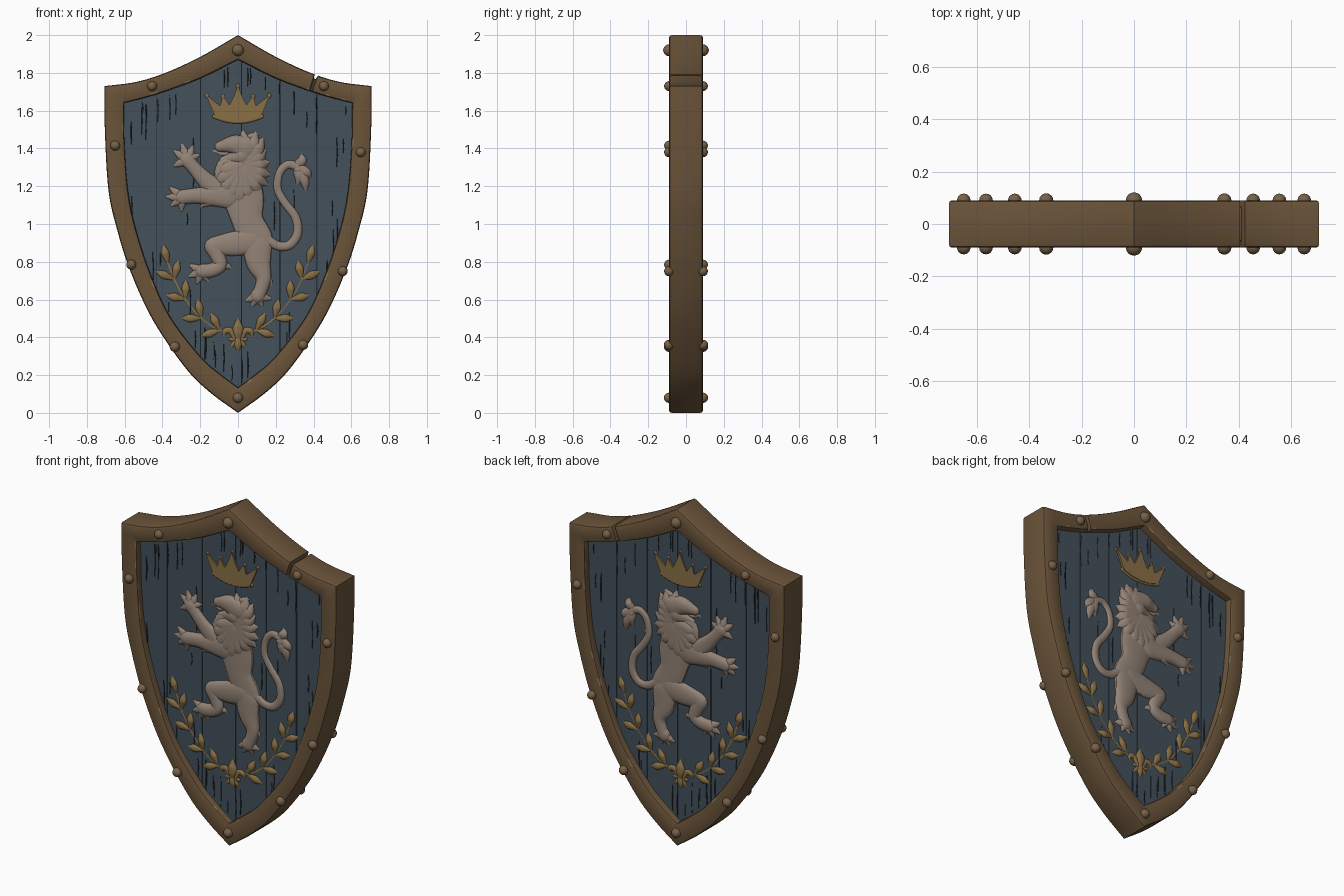
import bpy, bmesh, math, random
from mathutils import Vector

if "Cube" in bpy.data.objects:
    bpy.data.objects.remove(bpy.data.objects["Cube"])

random.seed(4)
BASE = 0.045          # relief starts just under the plank surface


def material(name, rgb):
    m = bpy.data.materials.new(name)
    m.diffuse_color = (*rgb, 1)
    m.use_nodes = True
    m.node_tree.nodes["Principled BSDF"].inputs["Base Color"].default_value = m.diffuse_color
    return m


BRONZE = material("bronze_brown", (0.145, 0.088, 0.042))
WORN = material("worn_edge", (0.25, 0.17, 0.09))
RIVET = material("rivet_tan", (0.18, 0.118, 0.062))
BLUE = material("slate_blue_wood", (0.056, 0.082, 0.104))
DARK = material("dark_grain", (0.016, 0.022, 0.03))
STONE = material("pale_stone", (0.29, 0.225, 0.18))
GOLD = material("dull_gold", (0.25, 0.16, 0.06))


def finish(name, bm, *mats, mirror=True):
    """Turn a bmesh into an object; the back face repeats the front."""
    me = bpy.data.meshes.new(name)
    bm.to_mesh(me)
    bm.free()
    ob = bpy.data.objects.new(name, me)
    bpy.context.collection.objects.link(ob)
    for m in mats:
        me.materials.append(m)
    bpy.ops.object.select_all(action='DESELECT')
    ob.select_set(True)
    bpy.context.view_layer.objects.active = ob
    bpy.ops.object.shade_smooth_by_angle(angle=math.radians(38))
    if mirror:
        mod = ob.modifiers.new("Mirror", 'MIRROR')
        mod.use_axis = (False, True, False)
        mod.use_mirror_merge = False
    return ob


def spline(pts, n):
    p = [Vector(q) for q in pts]
    p = [2 * p[0] - p[1]] + p + [2 * p[-1] - p[-2]]
    out = []
    for a, b, c, d in zip(p, p[1:], p[2:], p[3:]):
        for i in range(n):
            t = i / n
            out.append(0.5 * (2 * b + (c - a) * t + (2 * a - 5 * b + 4 * c - d) * t * t
                              + (3 * b - a - 3 * c + d) * t ** 3))
    return out + [p[-2]]


def tube(bm, pts, cap=0.03, n=5, k=10, flat=False):
    """Half-round relief stroke through (x, z, radius) points in hundredths."""
    path = [v / 100 for v in spline(pts, n)]
    st = []
    for i, v in enumerate(path):
        t = (path[min(i + 1, len(path) - 1)] - path[max(i - 1, 0)]).xy.normalized()
        r = max(v.z, 0.0004)
        st.append((v.xy, t, r, cap if flat else min(cap, 0.9 * r)))

    def rounded(s, sign):
        c, t, r, h = s
        return [(c + t * sign * r * math.sin(a), t, r * math.cos(a), h * math.cos(a) ** 0.6)
                for a in (0.45, 0.9, 1.25, 1.55)]
    st = rounded(st[0], -1)[::-1] + st + rounded(st[-1], 1)
    rings = []
    for c, t, r, h in st:
        ring = []
        for j in range(k + 1):
            a = math.pi * j / k
            q = c + Vector((-t.y, t.x)) * r * math.cos(a)
            ring.append(bm.verts.new((q.x, -BASE - h * max(math.sin(a), 0) ** 0.65, q.y)))
        rings.append(ring)
    for A, B in zip(rings, rings[1:]):
        for j in range(k):
            bm.faces.new((A[j], A[j + 1], B[j + 1], B[j]))


def relief(name, strokes, mat, **kw):
    bm = bmesh.new()
    for s in strokes:
        tube(bm, s, **kw)
    return finish(name, bm, mat)


def plate(bm, outline, y0, y1):
    """Flat piece with its face at y0 (front) and walls back to y1."""
    area = sum(a[0] * b[1] - b[0] * a[1] for a, b in zip(outline, outline[1:] + outline[:1]))
    if area < 0:
        outline = outline[::-1]
    f = [bm.verts.new((x, y0, z)) for x, z in outline]
    b = [bm.verts.new((x, y1, z)) for x, z in outline]
    bm.faces.new(f)
    for i in range(len(f)):
        j = (i + 1) % len(f)
        bm.faces.new((f[i], b[i], b[j], f[j]))


# Shield outline: (outer x, outer z, inner x, inner z) for the right half
top = spline([(0, 2, 0, 1.87), (.2, 1.885, .19, 1.775), (.385, 1.80, .36, 1.71),
              (.54, 1.752, .48, 1.672), (.707, 1.73, .605, 1.64)], 6)
side = spline([(.707, 1.73, .605, 1.64), (.705, 1.5, .60, 1.4), (.686, 1.18, .58, 1.16),
               (.64, .97, .54, .97), (.57, .75, .465, .74), (.45, .49, .36, .51),
               (.28, .24, .2, .30), (.15, .11, .1, .21), (0, 0, 0, .135)], 6)


def sample(line, x, key):
    """Linear lookup along a list of vectors at key(v) == x."""
    line = sorted(line, key=key)
    for a, b in zip(line, line[1:]):
        if key(a) <= x <= key(b):
            return a.lerp(b, (x - key(a)) / max(key(b) - key(a), 1e-6))
    return line[-1] if x > key(line[-1]) else line[0]


# Rim: swept chamfered section, with a split on the right of the top edge
secs = [(v, 0) for v in top if not .40 < v[0] < .43]
secs += [(sample(top, x, lambda v: v[0]), g) for x, g in
         ((.404, 0), (.410, .022), (.418, .022), (.424, 0))]
secs.sort(key=lambda s: s[0][0])
secs += [(v, 0) for v in side[1:]]
left = [(Vector((-v[0], v[1], -v[2], v[3])), 0) for v in (side[:-1][::-1] + top[1:-1][::-1])]
bm = bmesh.new()
rings = []
for v, g in secs + left:
    O, I = Vector(v[:2]), Vector(v[2:])
    d = (O - I).normalized()
    O, Y, c = O - d * g, 0.09 - g, 0.014
    half = [(O, c), (O - d * c * .3, c * .3), (O - d * c, 0), (I + d * c, 0),
            (I + d * c * .3, c * .3), (I, c)]
    ring = [(p, -Y + e) for p, e in half] + [(p, Y - e) for p, e in half[::-1]]
    rings.append([bm.verts.new((p.x, y, p.y)) for p, y in ring])
for A, B in zip(rings, rings[1:] + rings[:1]):
    for j in range(12):
        f = bm.faces.new((A[j], A[(j + 1) % 12], B[(j + 1) % 12], B[j]))
        f.material_index = int(j in (3, 4, 6, 7) and random.random() < .06)
bmesh.ops.recalc_face_normals(bm, faces=bm.faces)
finish("rim", bm, BRONZE, WORN, mirror=False)


# Panel: planks over a dark backing board
mid = lambda v: ((v[0] + v[2]) / 2, (v[1] + v[3]) / 2)
z_top = lambda x: mid(sample(top, abs(x), lambda v: mid(v)[0]))[1]
z_low = lambda x: mid(sample(side, abs(x), lambda v: mid(v)[0]))[1]


def strip(x0, x1, n=14):
    xs = [x0 + (x1 - x0) * i / n for i in range(n + 1)]
    return [(x, z_low(x)) for x in xs] + [(x, z_top(x)) for x in xs[::-1]]


bm = bmesh.new()
plate(bm, strip(-.65, .65, 60), -.042, -.03)
finish("backing_board", bm, DARK)
bm = bmesh.new()
cuts = [-.65, -.43, -.2, .02, .22, .42, .65]
for a, b in zip(cuts, cuts[1:]):
    plate(bm, strip(a + .002, b - .002), -random.uniform(.0485, .051), -.04)
finish("planks", bm, BLUE)

# Dark splits in the wood grain, mostly running in from the rim
grain = []
for i in range(46):
    x = random.uniform(-.57, .57)
    zt, zb = z_top(x) - .07, z_low(x) + .08
    L = random.uniform(.06, .22)
    z = (zt - L, zb, random.uniform(zb, max(zb, zt - L)))[i % 3]
    w = random.uniform(.2, .55)
    grain.append([(x * 100, z * 100, .05), (x * 100 + .3, (z + L / 2) * 100, w),
                  (x * 100, (z + L) * 100, .05)])
relief("wood_splits", grain, DARK, cap=.008, n=3, k=4, flat=True)

# Rivets
bm = bmesh.new()
for x, z, r in ((0, 1.92, .031), (-.455, 1.73, .026), (.455, 1.73, .026), (-.65, 1.415, .026),
                (.65, 1.38, .026), (-.565, .785, .026), (.555, .75, .026), (-.335, .35, .027),
                (.345, .36, .027), (0, .08, .027)):
    vs = bmesh.ops.create_uvsphere(bm, u_segments=16, v_segments=10, radius=r)['verts']
    bmesh.ops.translate(bm, vec=(x, -.09, z), verts=vs)
finish("rivets", bm, RIVET)


# Lion: body, limbs and tail as tapered strokes
def toes(px, pz, *tips):
    return [[(px, pz, 2.6), ((px + x) / 2, (pz + z) / 2, 2.3), (x, z, .9)] for x, z in tips]


relief("lion_body", [[(-1, 126, 12), (3, 113, 11), (5, 102, 8.5), (9.5, 92, 9), (10.5, 86, 7.5)]],
       STONE, cap=.028)
relief("lion_standing_leg", [[(10, 88, 8), (11, 79, 6.5), (13.5, 71.5, 4.2), (12, 65, 3.6), (10.5, 62, 4)],
                             [(14, 72, 3), (17, 69.5, 1.5), (18, 67, .3)]]
       + toes(10.5, 62, (4.5, 59.5), (7.5, 57), (12.5, 57), (17, 60.5)), STONE, cap=.032)
relief("lion_raised_leg", [[(7, 91, 7), (-3, 89.5, 6.5), (-12, 88.5, 5)],
                           [(-13, 88, 4.8), (-10.5, 82.5, 4), (-9.5, 78, 3.6), (-14, 75.5, 3.8), (-19, 75, 3.8)],
                           [(-9, 78, 2.5), (-5, 77.5, 1.5), (-3, 76, .3)]]
       + toes(-19, 75, (-25, 78), (-25.5, 72.5), (-21.5, 69), (-16, 70)), STONE, cap=.032)
relief("lion_upper_arm", [[(-10, 117, 6), (-17.5, 123.5, 4.5), (-23.5, 130, 3.6), (-27, 134, 4)],
                          [(-18, 122, 3), (-21, 120.5, .4)]]
       + toes(-27, 134, (-33.5, 138.5), (-29.5, 142), (-24, 141), (-33.5, 131), (-21, 136.5)), STONE, cap=.03)
relief("lion_lower_arm", [[(-5, 115.5, 7.5), (-14, 115, 5.5), (-22, 115, 4.2), (-29.5, 114.2, 4)],
                          [(-16, 112, 3), (-20, 109, .4)]]
       + toes(-29.5, 114, (-35.5, 119), (-37.5, 114.5), (-35, 110), (-30, 107.5)), STONE, cap=.033)
tuft = [[(31, 131, 2), ((31 + x) / 2 + 1.5, (130 + z) / 2, 2.7), (x, z, .3)]
        for x, z in ((33.5, 137.5), (38.5, 124), (36, 116.5), (31, 120), (29, 126))]
relief("lion_tail", [[(14, 93, 2.6), (21, 88.5, 2.4), (27.5, 89, 2.4), (31.5, 95, 2.4), (30.5, 103.5, 2.3),
                      (25, 111, 2.2), (21, 118.5, 2.1), (22, 127, 2.1), (26.5, 131.5, 2.2),
                      (32, 130, 2.4)]] + tuft, STONE, cap=.026)

# Mane: pointed locks fanning out from the neck
tips = [(2.5, 150), (9.5, 149.5), (13.5, 146), (15, 139.5), (17, 133), (17.5, 126), (16, 120.5), (13, 115),
        (7, 109.5), (1, 106), (-5, 108.5), (-10.5, 112.5), (-13, 119.5), (-12, 126)]
locks = []
for i, (x, z) in enumerate(tips):
    dx, dz = x - 3, z - 131
    locks.append([(3 + dx * .1, 131 + dz * .1, 4.5),
                  (3 + dx * .6 + dz * .04, 131 + dz * .6 - dx * .04, 4.2), (x, z, .3)])
    locks.append([(3 + dx * .1, 131 + dz * .1, 3),
                  (3 + dx * .4 - dz * .12, 131 + dz * .4 + dx * .12, 2.6),
                  (3 + dx * .72 - dz * .1, 131 + dz * .72 + dx * .1, .3)])
relief("lion_mane", locks, STONE, cap=.035)
relief("lion_head", [[(4, 140, 6.5), (-2, 142, 5.2), (-8, 141.3, 3.2), (-9.5, 141, 2.8)],
                     [(2, 136, 5), (-4, 134.8, 2.8), (-8, 134, 1.8)],
                     [(5, 145, 2), (8, 146.5, 2), (11, 148, .3)],
                     [(1, 145, 1.5), (-4, 145.2, 1.3), (-6, 144, .5)]], STONE, cap=.041)
relief("lion_tongue", [[(-5, 137.3, 1), (-9, 137.2, .9), (-12, 138.6, .9), (-14.5, 137.5, .4)]], STONE)

# Crown: pointed plate, curved band and beads
half = [(0, 173.5), (2, 168), (4.5, 163), (8, 168), (9.5, 162.5), (17, 168.5), (12, 156.5), (6, 154.6)]
outline = [(x / 100, z / 100) for x, z in half + [(0, 154)] + [(-x, z) for x, z in half[:0:-1]]]
bm = bmesh.new()
plate(bm, outline, -.06, -.045)
for s in (-1, 1):
    for x, z in ((0, 173), (8, 167.5), (16.5, 168)):
        tube(bm, [(s * x, z - .2, 1.1), (s * x, z + .2, 1.1)], cap=.022)
tube(bm, [(-12.5, 157, 1.2), (-6, 155, 1.3), (0, 154.4, 1.3), (6, 155, 1.3), (12.5, 157, 1.2)], cap=.022)
finish("crown", bm, GOLD)

# Laurel branches: stems with paired leaves, mirrored left and right
strokes = []
for s in (-1, 1):
    stem = [(7, 42.5), (17, 48), (26, 57.5), (32.5, 68), (37, 79)]
    strokes.append([(s * x, z, .7) for x, z in stem])
    line = spline(stem, 4)
    for i in (1, 5, 9, 13, 16):
        p = line[i]
        t = (line[min(i + 1, 16)] - line[i - 1]).normalized()
        for turn in ((0.62, -0.75) if i < 16 else (0.1,)):
            d = Vector((t.x * math.cos(turn) - t.y * math.sin(turn),
                        t.x * math.sin(turn) + t.y * math.cos(turn)))
            strokes.append([(s * (p.x + d.x * u), p.y + d.y * u, w)
                            for u, w in ((0, .5), (3.5, 1.7), (6.5, 2.1), (11, .2))])
relief("laurel_branches", strokes, GOLD, cap=.02)

# Fleur-de-lis at the foot of the laurel
fleur = [[(0, 38, 1.2), (0, 44, 2.9), (0, 47, 2), (0, 51, .2)],
         [(0, 40.5, 1.4), (0, 36, 1.9), (0, 31.5, .2)], [(-4, 39, 1.1), (4, 39, 1.1)]]
for s in (-1, 1):
    fleur += [[(s * 1.5, 39, 1.2), (s * 4, 43.5, 1.6), (s * 7, 43, 1.5), (s * 7.5, 39.5, .3)],
              [(s * 1, 38.5, 1.1), (s * 3, 36, 1.1), (s * 4.5, 34.5, .3)]]
relief("fleur", fleur, GOLD, cap=.022)
